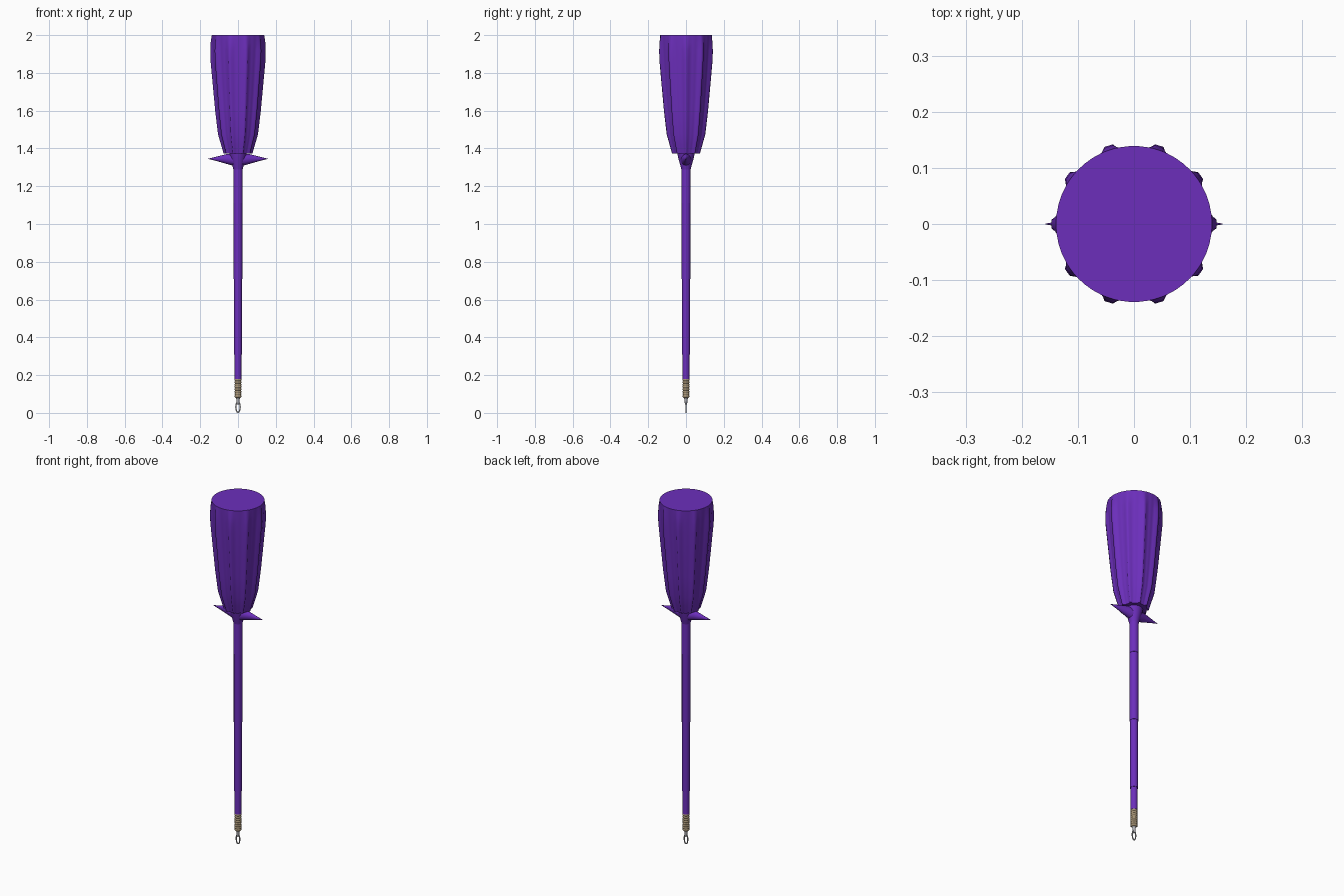
import bpy, bmesh, math
from mathutils import Vector

if "Cube" in bpy.data.objects:
    bpy.data.objects.remove(bpy.data.objects["Cube"])


def material(name, color):
    m = bpy.data.materials.new(name)
    m.diffuse_color = (*color, 1)
    m.use_nodes = True
    m.node_tree.nodes["Principled BSDF"].inputs["Base Color"].default_value = m.diffuse_color
    return m


PURPLE = material("purple", (0.15, 0.028, 0.50))
BRONZE = material("bronze", (0.37, 0.285, 0.175))
STEEL = material("steel", (0.48, 0.48, 0.51))


def make(name, bm, mat, angle=35):
    bmesh.ops.recalc_face_normals(bm, faces=bm.faces)
    mesh = bpy.data.meshes.new(name)
    bm.to_mesh(mesh)
    bm.free()
    mesh.materials.append(mat)
    ob = bpy.data.objects.new(name, mesh)
    bpy.context.collection.objects.link(ob)
    bpy.ops.object.select_all(action='DESELECT')
    ob.select_set(True)
    bpy.context.view_layer.objects.active = ob
    bpy.ops.object.shade_smooth_by_angle(angle=math.radians(angle))
    return ob


def loft(name, rings, mat, angle=35):
    """Skin a list of point rings and cap both ends."""
    bm = bmesh.new()
    loops = [[bm.verts.new(p) for p in ring] for ring in rings]
    n = len(loops[0])
    for a, b in zip(loops, loops[1:]):
        for i in range(n):
            j = (i + 1) % n
            bm.faces.new((a[i], a[j], b[j], b[i]))
    bm.faces.new(loops[0])
    bm.faces.new(loops[-1])
    return make(name, bm, mat, angle)


def lathe(name, profile, mat, n=24, angle=35):
    rings = [[(r * math.cos(2 * math.pi * i / n), r * math.sin(2 * math.pi * i / n), z)
              for i in range(n)] for r, z in profile]
    return loft(name, rings, mat, angle)


# Fluted handle: ten ribs that fade into the round top
# each row: height, groove radius, rib radius
stations = [(1.372, 0.067, 0.076), (1.42, 0.081, 0.090), (1.475, 0.095, 0.106),
            (1.60, 0.110, 0.121), (1.75, 0.124, 0.135), (1.87, 0.133, 0.146),
            (1.92, 0.136, 0.147), (1.96, 0.138, 0.145), (2.0, 0.139, 0.139)]
rings = []
for z, groove, rib in stations:
    ring = []
    for k in range(10):
        for off, is_rib in ((-7, 0), (-3, 1), (3, 1), (7, 0), (14.3, 0), (21.7, 0)):
            a = math.radians(36 * k + off)
            r = rib if is_rib else groove
            ring.append((r * math.cos(a), r * math.sin(a), z))
    rings.append(ring)
loft("handle", rings, PURPLE, 65)

# Tapered collar below the handle
lathe("collar", [(0.0245, 1.288), (0.030, 1.31), (0.040, 1.345), (0.046, 1.374)], PURPLE)

# Pointed guard wings, one on each side, with an oval section
# each row: x, half depth, half height, centre height
for side, label in ((1, "right"), (-1, "left")):
    rings = []
    for x, dy, dz, zc in ((0, 0.033, 0.036, 1.338), (0.06, 0.020, 0.026, 1.344),
                          (0.11, 0.009, 0.0125, 1.345), (0.158, 0.0006, 0.0006, 1.345)):
        rings.append([(side * x, dy * math.cos(t), zc + dz * math.sin(t))
                      for t in (2 * math.pi * i / 12 for i in range(12))])
    loft("guard_wing_" + label, rings, PURPLE, 60)

# Telescoping shaft
for i, (r, z0, z1) in enumerate(((0.0245, 1.11, 1.30), (0.0225, 0.71, 1.11),
                                 (0.0205, 0.31, 0.71), (0.0175, 0.18, 0.31))):
    lathe("shaft_section_%d" % (i + 1), [(r, z0), (r, z1)], PURPLE)

# Threaded bronze ferrule
thread = [(0.012, 0.080)]
turns = 8
for i in range(turns):
    z = 0.082 + i * 0.1 / turns
    thread += [(0.0155, z), (0.0185, z + 0.003), (0.0185, z + 0.008), (0.0155, z + 0.011)]
thread.append((0.0155, 0.184))
lathe("threaded_ferrule", thread, BRONZE, 24, 70)

# Steel neck
lathe("neck", [(0.004, 0.044), (0.0075, 0.054), (0.0075, 0.068), (0.012, 0.082)],
      STEEL, 16, 60)

# Steel eyelet: a slim closed loop in the front plane
RX, RZ, WIRE, STEPS = 0.0115, 0.028, 0.0032, 28
bm = bmesh.new()
loops = []
for i in range(STEPS):
    a = 2 * math.pi * i / STEPS
    p = Vector((RX * math.sin(a), 0, 0.0312 + RZ * math.cos(a)))
    out = Vector((math.sin(a) / RX, 0, math.cos(a) / RZ)).normalized()
    loops.append([bm.verts.new(p + WIRE * (out * math.cos(t) + Vector((0, math.sin(t), 0))))
                  for t in (2 * math.pi * j / 8 for j in range(8))])
for i in range(STEPS):
    a, b = loops[i], loops[(i + 1) % STEPS]
    for j in range(8):
        k = (j + 1) % 8
        bm.faces.new((a[j], a[k], b[k], b[j]))
make("eyelet", bm, STEEL, 60)
